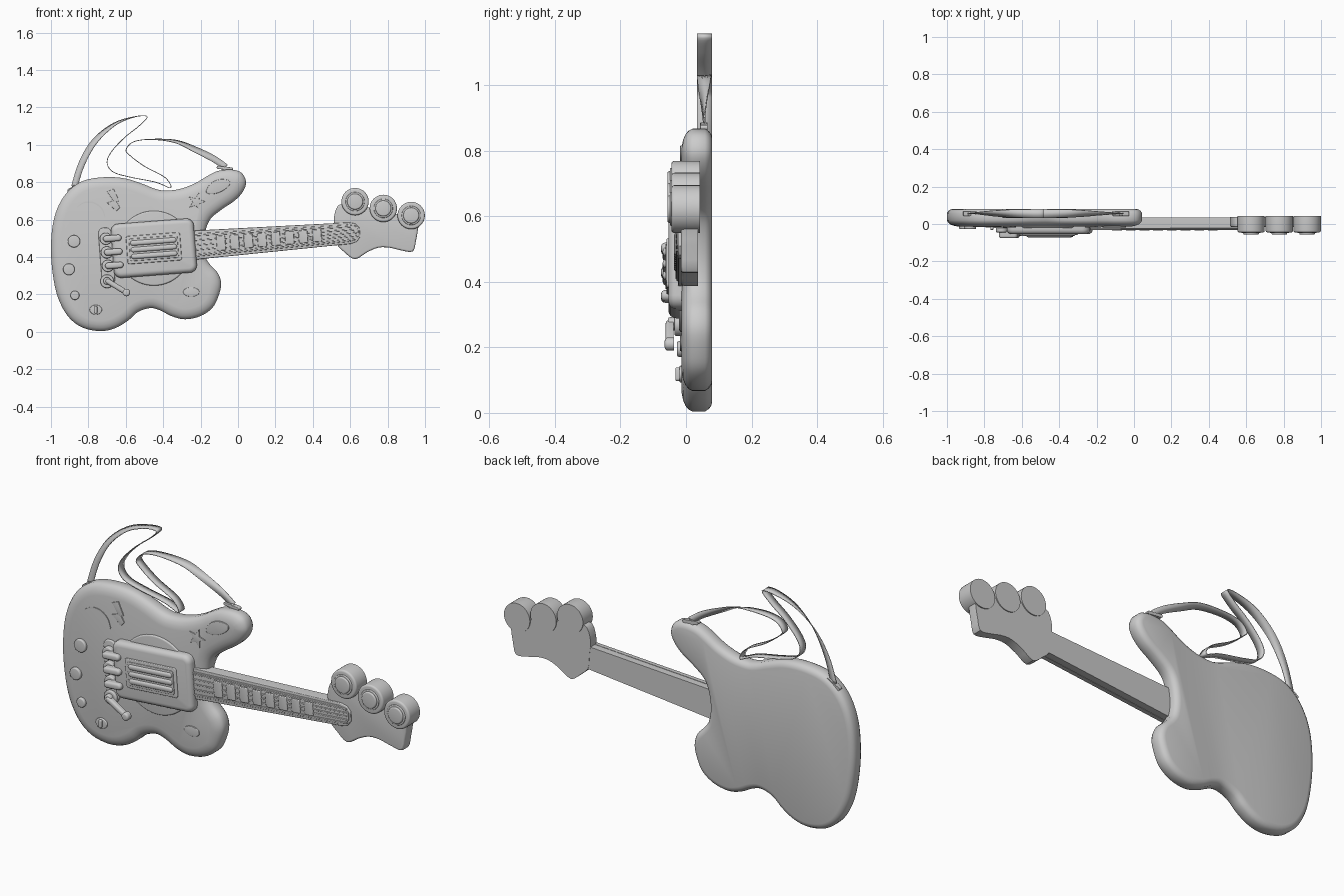
import bpy, bmesh, math
from mathutils import Vector

if "Cube" in bpy.data.objects:
    bpy.data.objects.remove(bpy.data.objects["Cube"])

TILT = math.radians(4.4)


def at(u, v):
    """Tilted neck frame (origin at bridge centre) to world x, z."""
    c, s = math.cos(TILT), math.sin(TILT)
    return (-0.45 + u * c - v * s, 0.447 + u * s + v * c)


def smooth(pts, n=4, closed=True):
    """Catmull-Rom curve through points."""
    pts = [Vector(p) for p in pts]
    m, out = len(pts), []
    for i in range(m if closed else m - 1):
        if closed:
            a, b, c, d = (pts[(i + k) % m] for k in (-1, 0, 1, 2))
        else:
            a, b, c, d = (pts[min(max(i + k, 0), m - 1)] for k in (-1, 0, 1, 2))
        for j in range(n):
            t = j / n
            out.append(0.5 * (2 * b + (c - a) * t + (2 * a - 5 * b + 4 * c - d) * t * t
                              + (3 * b - a - 3 * c + d) * t ** 3))
    return out if closed else out + [pts[-1]]


def circle(x, z, rx, rz=None, n=40):
    rz = rz or rx
    return [(x + rx * math.cos(2 * math.pi * i / n), z + rz * math.sin(2 * math.pi * i / n)) for i in range(n)]


def round_rect(w, h, r, n=6, u=0, v=0):
    """Rounded rectangle in the tilted frame."""
    out = []
    for k, (sx, sz) in enumerate(((1, 1), (-1, 1), (-1, -1), (1, -1))):
        for j in range(n + 1):
            a = math.pi / 2 * (k + j / n)
            out.append(at(u + sx * (w / 2 - r) + r * math.cos(a), v + sz * (h / 2 - r) + r * math.sin(a)))
    return out


def capsule(a, b, r, n=8):
    a, b = Vector(a), Vector(b)
    ang = math.atan2(b.y - a.y, b.x - a.x)
    return [c + r * Vector((math.cos(ang + s + math.pi * j / n), math.sin(ang + s + math.pi * j / n)))
            for c, s in ((b, -math.pi / 2), (a, math.pi / 2)) for j in range(n + 1)]


def inset(pts, d):
    pts = [Vector(p) for p in pts]
    area = sum(p.cross(pts[i - 1]) for i, p in enumerate(pts))
    sign = 1 if area < 0 else -1
    out = []
    for i, p in enumerate(pts):
        e1 = (p - pts[i - 1]).normalized()
        e2 = (pts[(i + 1) % len(pts)] - p).normalized()
        n1, n2 = Vector((-e1.y, e1.x)), Vector((-e2.y, e2.x))
        out.append(p + sign * d * (n1 + n2) / max(1 + n1.dot(n2), 0.3))
    return out


def finish(name, bm):
    bmesh.ops.recalc_face_normals(bm, faces=bm.faces)
    me = bpy.data.meshes.new(name)
    bm.to_mesh(me)
    bm.free()
    ob = bpy.data.objects.new(name, me)
    bpy.context.collection.objects.link(ob)
    return ob


def slab(name, pts, front, back, r=0.0, layers=None):
    """Outline in x-z, lofted from back to front with a rounded front rim."""
    if layers is None:
        layers = [(back, 0)] + [(front + r * (1 - math.sin(a)), r * (1 - math.cos(a)))
                                for a in [math.pi / 2 * k / 4 for k in range(5)]] if r else [(back, 0), (front, 0)]
    bm = bmesh.new()
    rings = [[bm.verts.new((p.x, y, p.y)) for p in inset(pts, d)] for y, d in layers]
    n = len(pts)
    for a, b in zip(rings, rings[1:]):
        for i in range(n):
            bm.faces.new((a[i], a[(i + 1) % n], b[(i + 1) % n], b[i]))
    bm.faces.new(rings[0])
    bm.faces.new(rings[-1])
    return finish(name, bm)


# Body
body = [(-1, .44), (-.99, .575), (-.957, .68), (-.9, .76), (-.82, .81), (-.71, .827), (-.604, .82),
        (-.508, .79), (-.444, .765), (-.39, .755), (-.31, .764), (-.23, .794), (-.166, .832), (-.107, .86),
        (-.032, .867), (.021, .848), (.043, .8), (.027, .751), (-.016, .703), (-.086, .655), (-.144, .607),
        (-.171, .55), (-.182, .47), (-.173, .4), (-.15, .36), (-.107, .313), (-.09, .254), (-.107, .184),
        (-.139, .126), (-.203, .083), (-.283, .067), (-.353, .083), (-.417, .115), (-.47, .127),
        (-.535, .106), (-.588, .06), (-.658, .019), (-.738, .004), (-.834, .024), (-.909, .083),
        (-.963, .184), (-.99, .307)]
slab("body", smooth(body), 0, 0, layers=[(.08, .03), (.077, .018), (.07, .008), (.058, 0), (.02, 0), (.008, .006),
                                         (-.002, .018), (-.009, .035), (-.013, .055)])

# Neck, fretboard, keys and strings
slab("neck", [at(.2, .076), at(.2, -.076), at(1.06, -.056), at(1.06, .056)], -.02, .036, .004)
board = [(.2, -.068), (1.05, -.05), (1.085, -.042), (1.105, -.02), (1.105, .02), (1.085, .042), (1.05, .05), (.2, .068)]
slab("fretboard_rim", [at(u, v * 1.15) for u, v in board], -.024, .0, .004)
slab("fretboard", [at(u - .008, v * .92) for u, v in board], -.029, .0, .003)
for i in range(8):
    slab(f"fret_key_{i + 1}", round_rect(.048, .08 - i * .002, .006, 3, .36 + i * .0735, 0), -.036, -.02, .004)
for i in range(5):
    k = (i - 2) / 2
    slab(f"string_{i + 1}", capsule(at(.2, k * .052), at(1.085, k * .034), .0035, 4), -.032, -.02, .002)

# Headstock
head = [(.513, .61), (.535, .675), (.58, .68), (.70, .665), (.85, .63), (.96, .59), (.962, .55), (.952, .49),
        (.935, .43), (.875, .435), (.81, .45), (.75, .45), (.69, .425), (.625, .388), (.57, .425), (.527, .47), (.52, .54)]
slab("headstock", smooth(head, 3), -.016, .037, .01)

# Tuner drums with buttons
for i, (x, z) in enumerate(((.626, .696), (.777, .66), (.926, .622))):
    slab(f"tuner_drum_{i + 1}", circle(x, z, .073), -.045, .042, .01)
    slab(f"tuner_ring_{i + 1}", circle(x, z, .051), -.049, -.03, .004)
    slab(f"tuner_button_{i + 1}", circle(x, z, .042), -.057, -.03, .007)

# Sound disc and pickup box
slab("sound_disc", circle(*at(0, 0), .2, n=64), -.021, 0, .008)
slab("pickup_box", round_rect(.445, .29, .04), -.054, 0, .025)
slab("pickup_frame", round_rect(.29, .15, .012), -.06, -.04, .004)
slab("pickup_plate", round_rect(.26, .12, .01), -.063, -.04, .003)
for i, v in enumerate((-.036, 0, .036)):
    slab(f"pickup_bar_{i + 1}", capsule(at(-.11, v), at(.11, v), .014), -.071, -.05, .011)

# Bridge levers and tremolo arm
slab("bridge_rail", round_rect(.07, .31, .03, u=-.255, v=-.025), -.022, 0, .006)
for i, v in enumerate((.07, -.003, -.075)):
    slab(f"lever_post_{i + 1}", circle(*at(-.252, v), .032), -.045, 0, .006)
    slab(f"lever_{i + 1}", capsule(at(-.25, v), at(-.185, v), .017), -.076, -.035, .012)
slab("tremolo_base", circle(-.7, .27, .036), -.035, 0, .006)
slab("tremolo_post", circle(-.7, .272, .02), -.055, 0, .006)
slab("tremolo_arm", capsule((-.695, .27), (-.6, .212), .014), -.062, -.038, .011)
slab("tremolo_tip", circle(-.597, .21, .02), -.065, -.036, .01)

# Control knobs and toggle
for i, (x, z, r) in enumerate(((-.877, .484, .033), (-.904, .334, .031), (-.872, .195, .024))):
    slab(f"knob_{i + 1}", circle(x, z, r), -.027, 0, .006)
slab("toggle_base", circle(-.76, .118, .033, .026), -.02, 0, .004)
slab("toggle_switch", capsule((-.76, .105), (-.76, .131), .008), -.032, 0, .004)

# Raised ornaments
star = []
for i in range(10):
    r, a = (.048, .02)[i % 2], math.radians(75 + 36 * i)
    star.append((-.222 + r * math.cos(a), .695 + r * math.sin(a)))
slab("star_ornament", star, -.018, 0, .002)
leaf = [(-.17, .745), (-.15, .79), (-.10, .815), (-.05, .81), (-.045, .785), (-.08, .755), (-.13, .737)]
slab("leaf_ornament", smooth(leaf), -.018, 0, .003)
slab("bolt_ornament_upper", [(-.70, .75), (-.665, .765), (-.635, .70), (-.66, .69)], -.018, 0, .002)
slab("bolt_ornament_lower", [(-.70, .69), (-.655, .705), (-.63, .665), (-.65, .645)], -.018, 0, .002)
slab("oval_ornament", circle(-.25, .213, .043, .025), -.018, 0, .003)
arc = smooth([(-.86, .665), (-.82, .688), (-.77, .685), (-.73, .655), (-.712, .61)], 5, False)
slab("arc_ornament", arc + [p + Vector((.003, .008)) for p in reversed(arc)], -.016, 0)

# Strap: ribbon twisting to face the front at both ends
path = smooth([(-.875, .775), (-.835, .9), (-.765, 1.02), (-.66, 1.11), (-.55, 1.15), (-.485, 1.15), (-.53, 1.1),
               (-.605, 1.04), (-.675, .965), (-.7, .905), (-.668, .855), (-.58, .828), (-.44, .8),
               (-.36, .77), (-.39, .825), (-.5, .885), (-.58, .945), (-.598, .975), (-.56, 1.015),
               (-.47, 1.029), (-.335, 1.018), (-.23, .975), (-.13, .925), (-.065, .88)], 6, False)
bm = bmesh.new()
prev, last = None, len(path) - 1
for i, p in enumerate(path):
    d = (path[min(i + 1, last)] - path[max(i - 1, 0)]).normalized()
    f = max(0, 1 - min(i, last - i) / 26)
    f = f * f * (3 - 2 * f)
    a = f * math.pi / 2 * .95
    w = .023 - .006 * f
    off = Vector((-d.y * math.sin(a), math.cos(a), d.x * math.sin(a))) * w
    c = Vector((p.x, .056, p.y))
    cur = (bm.verts.new(c - off), bm.verts.new(c + off))
    if prev:
        bm.faces.new((prev[0], prev[1], cur[1], cur[0]))
    prev = cur
strap = finish("strap", bm)
mod = strap.modifiers.new("thickness", 'SOLIDIFY')
mod.thickness, mod.offset = .004, 0

# Strap clips
for side, x, z, dx, dz in (("left", -.875, .772, .03, .016), ("right", -.07, .875, .036, -.004)):
    slab(f"strap_clip_{side}", capsule((x - dx, z - dz), (x + dx, z + dz), .008), .043, .066, .003)
    slab(f"strap_post_{side}", capsule((x, z), (x + dz, z - .03), .012), .045, .062, .003)

# Shading
for ob in bpy.context.collection.objects:
    ob.select_set(True)
bpy.context.view_layer.objects.active = strap
bpy.ops.object.shade_smooth_by_angle(angle=math.radians(35))
